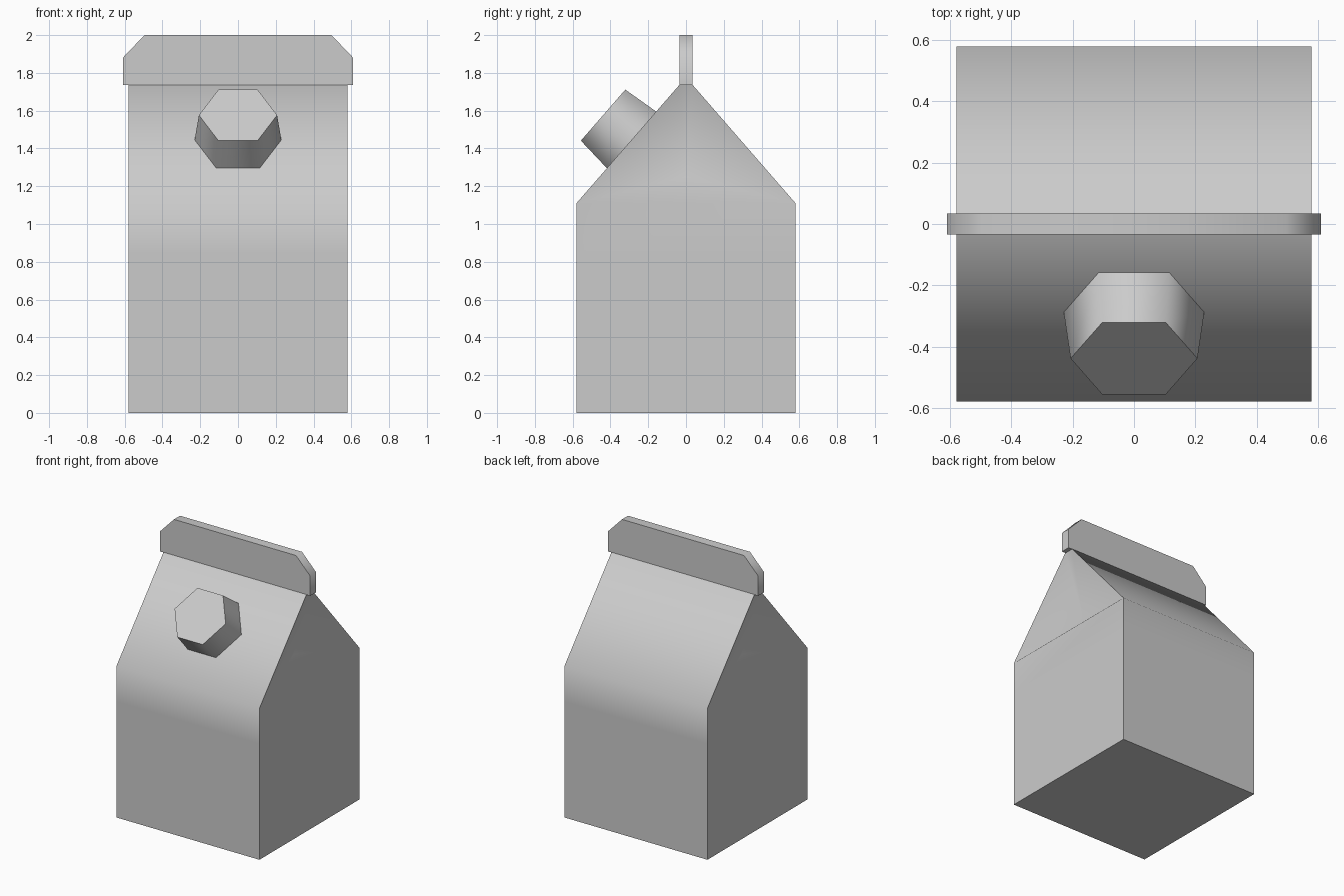
import bpy, bmesh, math
from mathutils import Vector

if "Cube" in bpy.data.objects:
    bpy.data.objects.remove(bpy.data.objects["Cube"])

card = bpy.data.materials.new("light_grey_card")
card.diffuse_color = (0.6, 0.6, 0.6, 1)
card.use_nodes = True
card.node_tree.nodes["Principled BSDF"].inputs["Base Color"].default_value = card.diffuse_color


def make_part(name, verts, faces, smooth_deg):
    bm = bmesh.new()
    vs = [bm.verts.new(v) for v in verts]
    for f in faces:
        bm.faces.new([vs[i] for i in f])
    bmesh.ops.recalc_face_normals(bm, faces=bm.faces)
    me = bpy.data.meshes.new(name)
    bm.to_mesh(me)
    bm.free()
    me.materials.append(card)
    ob = bpy.data.objects.new(name, me)
    bpy.context.collection.objects.link(ob)
    bpy.ops.object.select_all(action='DESELECT')
    ob.select_set(True)
    bpy.context.view_layer.objects.active = ob
    bpy.ops.object.shade_smooth_by_angle(angle=math.radians(smooth_deg))
    return ob


def bridge(a, b, n):
    """Quads joining two rings of n vertices starting at a and b."""
    return [(a + i, a + (i + 1) % n, b + (i + 1) % n, b + i) for i in range(n)]


# Carton body: square rings up to the shoulder, then the narrow roof ring
W, SHOULDER, TOP, NECK = 0.58, 1.11, 1.74, 0.032
rings = [(W, 0), (W, 0.85), (W, SHOULDER), (NECK, TOP)]
verts = [(sx * W, sy * d, z) for d, z in rings
         for sx, sy in ((-1, -1), (1, -1), (1, 1), (-1, 1))]
faces = [(0, 1, 2, 3), (12, 13, 14, 15)] + bridge(0, 4, 4) + bridge(4, 8, 4)
faces += [(8, 9, 13, 12), (10, 11, 15, 14)]
# Gable ends folded inwards to a point
for a, b, c, d, sx in ((9, 10, 14, 13, 1), (11, 8, 12, 15, -1)):
    verts.append((sx * (W - 0.13), 0, 1.25))
    p = len(verts) - 1
    faces += [(a, b, p), (b, c, p), (c, d, p), (d, a, p)]
body = make_part("carton_body", verts, faces, 62)
# Crisp fold between the side walls and the gable ends
sharp = body.data.attributes.get("sharp_edge")
if sharp is None:
    sharp = body.data.attributes.new("sharp_edge", 'BOOLEAN', 'EDGE')
for e in body.data.edges:
    p, q = (body.data.vertices[i].co for i in e.vertices)
    if abs(p.z - SHOULDER) < 1e-3 and abs(q.z - SHOULDER) < 1e-3 and abs(p.x - q.x) < 1e-3:
        sharp.data[e.index].value = True

# Sealed crest along the ridge, with cut corners
half = [(0.61, 1.735), (0.61, 1.88), (0.495, 2.0)]
outline = half + [(-x, z) for x, z in reversed(half)]
n = len(outline)
verts = [(x, y, z) for y in (-0.035, 0.035) for x, z in outline]
make_part("sealed_crest", verts,
          [tuple(range(n)), tuple(range(n, 2 * n))] + bridge(0, n, n), 62)

# Tapered six-sided cap standing square on the front roof slope
slope = Vector((0, W - NECK, TOP - SHOULDER)).normalized()
normal = Vector((0, -slope.z, slope.y))
base = Vector((0, -0.288, 1.445))
verts = []
for radius, height in ((0.23, -0.005), (0.207, 0.2)):
    for k in range(6):
        a = k * math.pi / 3
        verts.append(base + normal * height + radius *
                     (math.cos(a) * Vector((1, 0, 0)) + math.sin(a) * slope))
make_part("screw_cap", verts,
          [tuple(range(6)), tuple(range(6, 12))] + bridge(0, 6, 6), 62)
